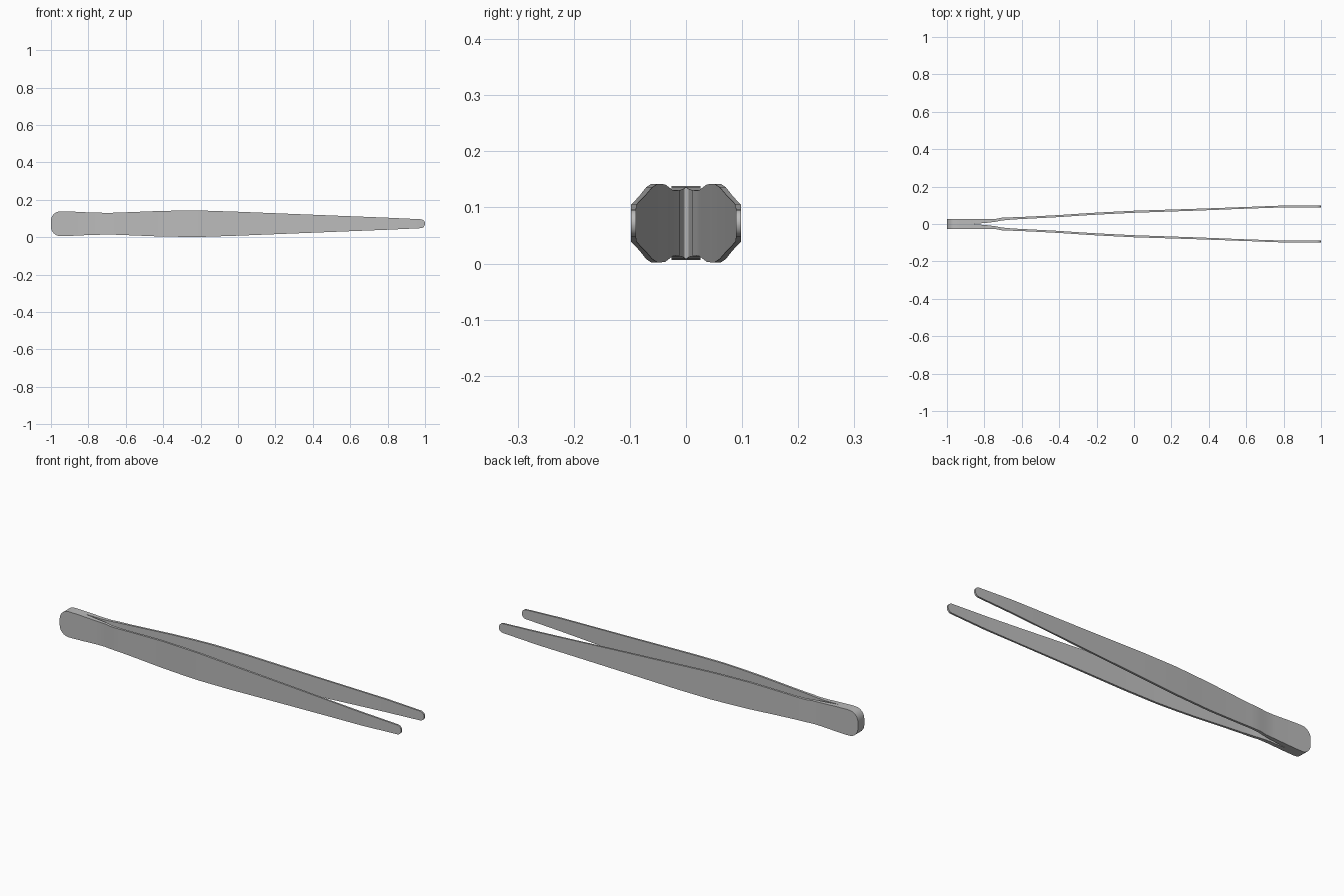
import bpy, bmesh, math

if "Cube" in bpy.data.objects:
    bpy.data.objects.remove(bpy.data.objects["Cube"])

steel = bpy.data.materials.new("steel_grey")
steel.diffuse_color = (0.5, 0.5, 0.5, 1)
steel.use_nodes = True
steel.node_tree.nodes["Principled BSDF"].inputs["Base Color"].default_value = steel.diffuse_color
ZC = 0.072

# Stations along one arm: x, inner y, outer y, half height
body = [(-0.95, 0, 0.026, 0.066), (-0.93, 0, 0.026, 0.066), (-0.87, 0, 0.026, 0.064),
        (-0.79, 0.006, 0.026, 0.060), (-0.74, 0.012, 0.027, 0.059), (-0.705, 0.019, 0.034, 0.058),
        (-0.65, 0.024, 0.036, 0.059), (-0.55, 0.029, 0.040, 0.063), (-0.40, 0.037, 0.048, 0.069),
        (-0.28, 0.045, 0.056, 0.070), (-0.18, 0.051, 0.062, 0.070), (0.0, 0.060, 0.071, 0.064),
        (0.35, 0.072, 0.082, 0.050), (0.60, 0.082, 0.091, 0.040), (0.78, 0.088, 0.098, 0.033)]

# Rounded heel corners
heel = []
for i in range(6):
    a = math.pi / 2 * i / 6
    heel.append((-0.95 - 0.05 * math.cos(a), 0, 0.026, 0.016 + 0.05 * math.sin(a)))

# Rounded tip
tip = []
for i in range(8):
    a = math.pi / 2 * i / 7
    tip.append((0.976 + 0.024 * math.sin(a), 0.089, 0.098, max(0.024 * math.cos(a), 0.002)))

bm = bmesh.new()
rings = []
for x, yi, yo, h in heel + body + tip:
    rings.append([bm.verts.new((x, y, ZC + z)) for y, z in ((yi, -h), (yo, -h), (yo, h), (yi, h))])
for a, b in zip(rings, rings[1:]):
    for k in range(4):
        n = (k + 1) % 4
        bm.faces.new((a[k], a[n], b[n], b[k]))
bm.faces.new(rings[0])
bm.faces.new(rings[-1])

# Open the heel on the centre plane so the two arms join there
seam = [f for f in bm.faces if all(abs(v.co.y) < 1e-6 for v in f.verts)]
bmesh.ops.delete(bm, geom=seam, context='FACES_ONLY')
bmesh.ops.recalc_face_normals(bm, faces=bm.faces)

mesh = bpy.data.meshes.new("tweezer_arms")
bm.to_mesh(mesh)
bm.free()
mesh.materials.append(steel)
arms = bpy.data.objects.new("tweezer_arms", mesh)
bpy.context.collection.objects.link(arms)

# Second arm
mirror = arms.modifiers.new("mirror", 'MIRROR')
mirror.use_axis = (False, True, False)
mirror.merge_threshold = 0.0005

# Soft bends, crisp edges
bpy.context.view_layer.objects.active = arms
arms.select_set(True)
bpy.ops.object.shade_smooth_by_angle(angle=math.radians(30))
